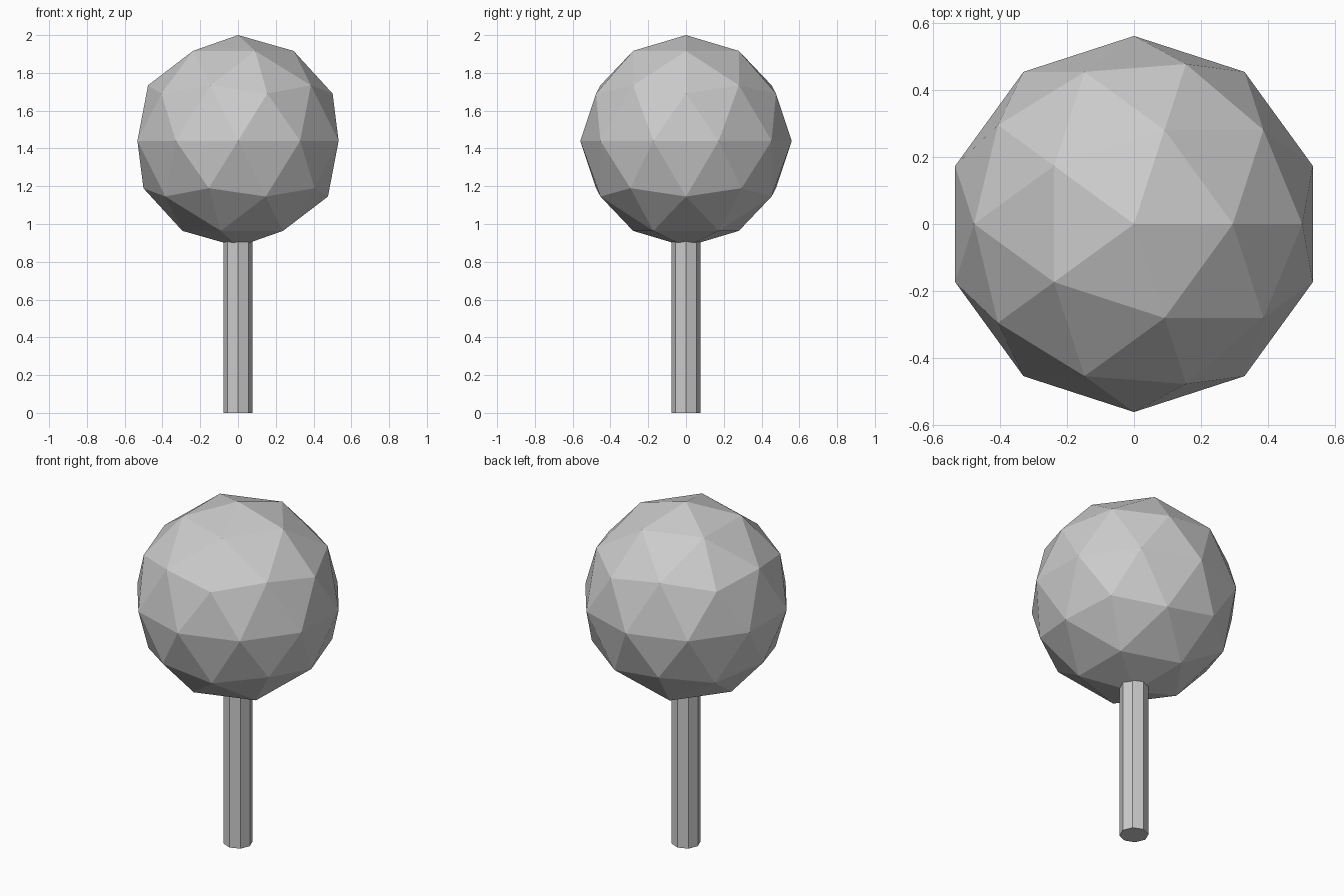
import bpy

if "Cube" in bpy.data.objects:
    bpy.data.objects.remove(bpy.data.objects["Cube"])

TRUNK_RADIUS = 0.078
TRUNK_TOP = 1.0
CROWN_RADIUS = 0.56
HEIGHT = 2.0

# Trunk: eight-sided post whose top is buried in the crown
bpy.ops.mesh.primitive_cylinder_add(
    vertices=8, radius=TRUNK_RADIUS, depth=TRUNK_TOP,
    location=(0, 0, TRUNK_TOP / 2))
bpy.context.object.name = "trunk"

# Crown: faceted ball of foliage
bpy.ops.mesh.primitive_ico_sphere_add(
    subdivisions=2, radius=CROWN_RADIUS,
    location=(0, 0, HEIGHT - CROWN_RADIUS))
bpy.context.object.name = "crown"
